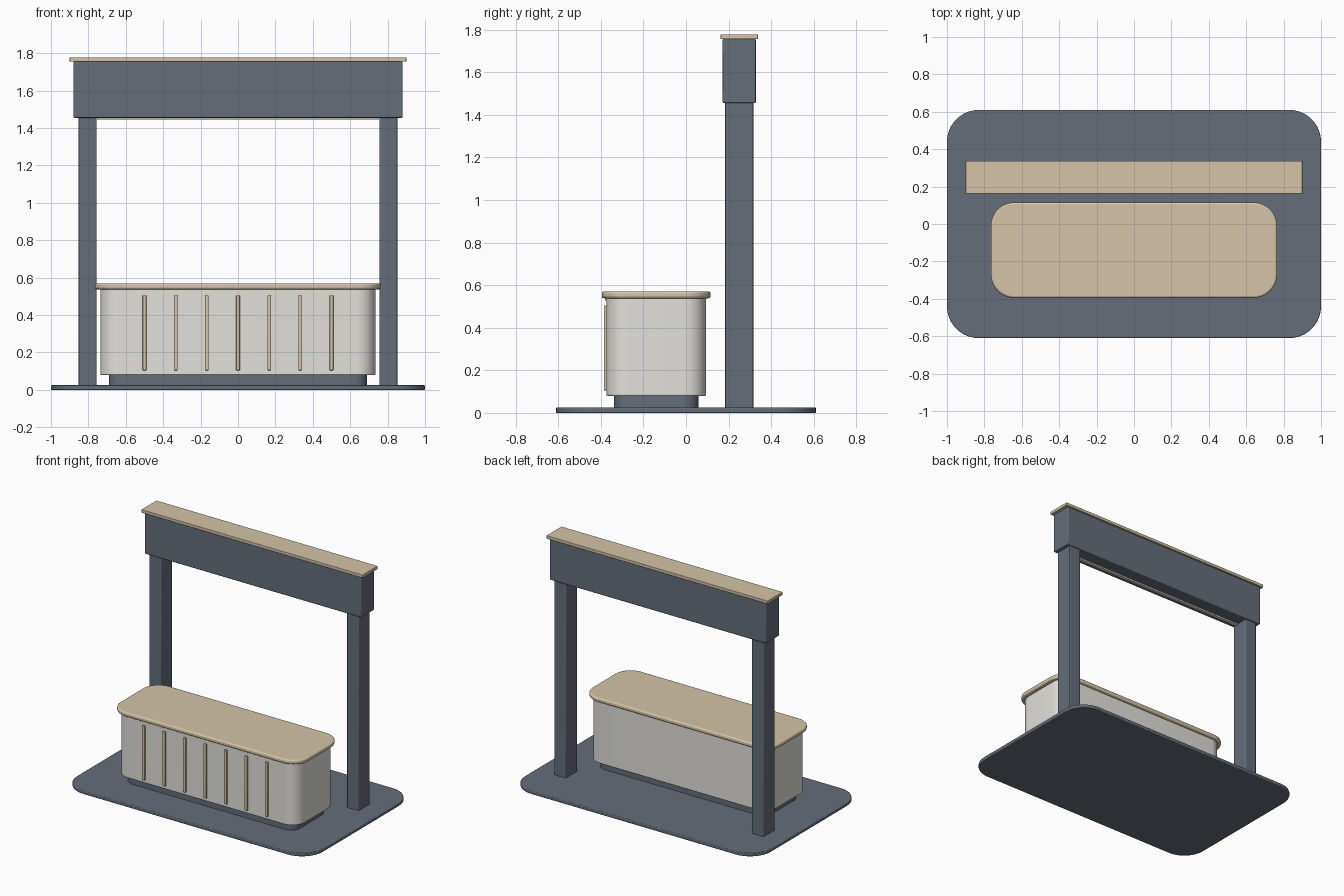
import bpy, bmesh

default = bpy.data.objects.get("Cube")
if default:
    bpy.data.objects.remove(default, do_unlink=True)


def material(name, rgb):
    m = bpy.data.materials.new(name)
    m.use_nodes = True
    m.diffuse_color = (*rgb, 1)
    m.node_tree.nodes["Principled BSDF"].inputs["Base Color"].default_value = (*rgb, 1)
    return m


SLATE = material("slate grey", (0.13, 0.155, 0.195))
CREAM = material("off white", (0.76, 0.75, 0.71))
TAN = material("pale wood", (0.66, 0.55, 0.39))
GLOW = material("warm white light", (0.9, 0.85, 0.72))


def block(name, mat, x, y, z, corner=0, edge=0.004):
    """Box from (min, max) ranges, with rounded upright corners and softened edges."""
    bm = bmesh.new()
    bmesh.ops.create_cube(bm, size=1)
    for v in bm.verts:
        v.co = [r[0] if c < 0 else r[1] for c, r in zip(v.co, (x, y, z))]
    if corner:
        upright = [e for e in bm.edges
                   if abs(e.verts[0].co.z - e.verts[1].co.z) > 1e-4]
        bmesh.ops.bevel(bm, geom=upright, offset=corner, segments=10,
                        profile=0.5, affect='EDGES')
    mesh = bpy.data.meshes.new(name)
    bm.to_mesh(mesh)
    bm.free()
    mesh.materials.append(mat)
    ob = bpy.data.objects.new(name, mesh)
    bpy.context.collection.objects.link(ob)
    if edge:
        bev = ob.modifiers.new("soft edges", 'BEVEL')
        bev.width, bev.segments = edge, 3
        bev.limit_method, bev.angle_limit = 'ANGLE', 0.7
    bpy.ops.object.select_all(action='DESELECT')
    ob.select_set(True)
    bpy.context.view_layer.objects.active = ob
    bpy.ops.object.shade_smooth_by_angle()
    return ob


def around(centre, half):
    return (centre - half, centre + half)


COUNTER_Y, FRAME_Y = -0.14, 0.25

# Floor platform
block("floor_base", SLATE, around(0, 1), around(0, 0.61), (0, 0.025), 0.17, 0.005)

# Counter: recessed plinth, body, worktop
block("counter_plinth", SLATE, around(0, 0.69), around(COUNTER_Y, 0.198), (0.02, 0.09), 0.07)
block("counter_body", CREAM, around(0, 0.735), around(COUNTER_Y, 0.234), (0.08, 0.545), 0.1, 0.006)
block("counter_top", TAN, around(0, 0.765), around(COUNTER_Y, 0.255), (0.538, 0.57), 0.125, 0.01)
block("counter_light", GLOW, around(0, 0.555), (-0.38, -0.37), (0.528, 0.542), edge=0)

# Vertical slats on the counter front
for i in range(7):
    block(f"front_slat_{i + 1}", TAN, around((i - 3) / 6, 0.01),
          (-0.386, -0.365), (0.105, 0.505), edge=0.003)

# Overhead frame: posts, sign beam, cap, light strip
for side, s in (("left", 1), ("right", -1)):
    block(f"{side}_post", SLATE, around(s * 0.804, 0.048), around(FRAME_Y, 0.066),
          (0.02, 1.47), edge=0.006)
block("sign_beam", SLATE, around(0, 0.88), around(FRAME_Y, 0.078), (1.455, 1.756), edge=0.006)
block("beam_cap", TAN, around(0, 0.9), around(FRAME_Y, 0.088), (1.755, 1.778), edge=0.003)
block("beam_light", GLOW, around(0, 0.755), around(FRAME_Y - 0.03, 0.012), (1.445, 1.458), edge=0)
